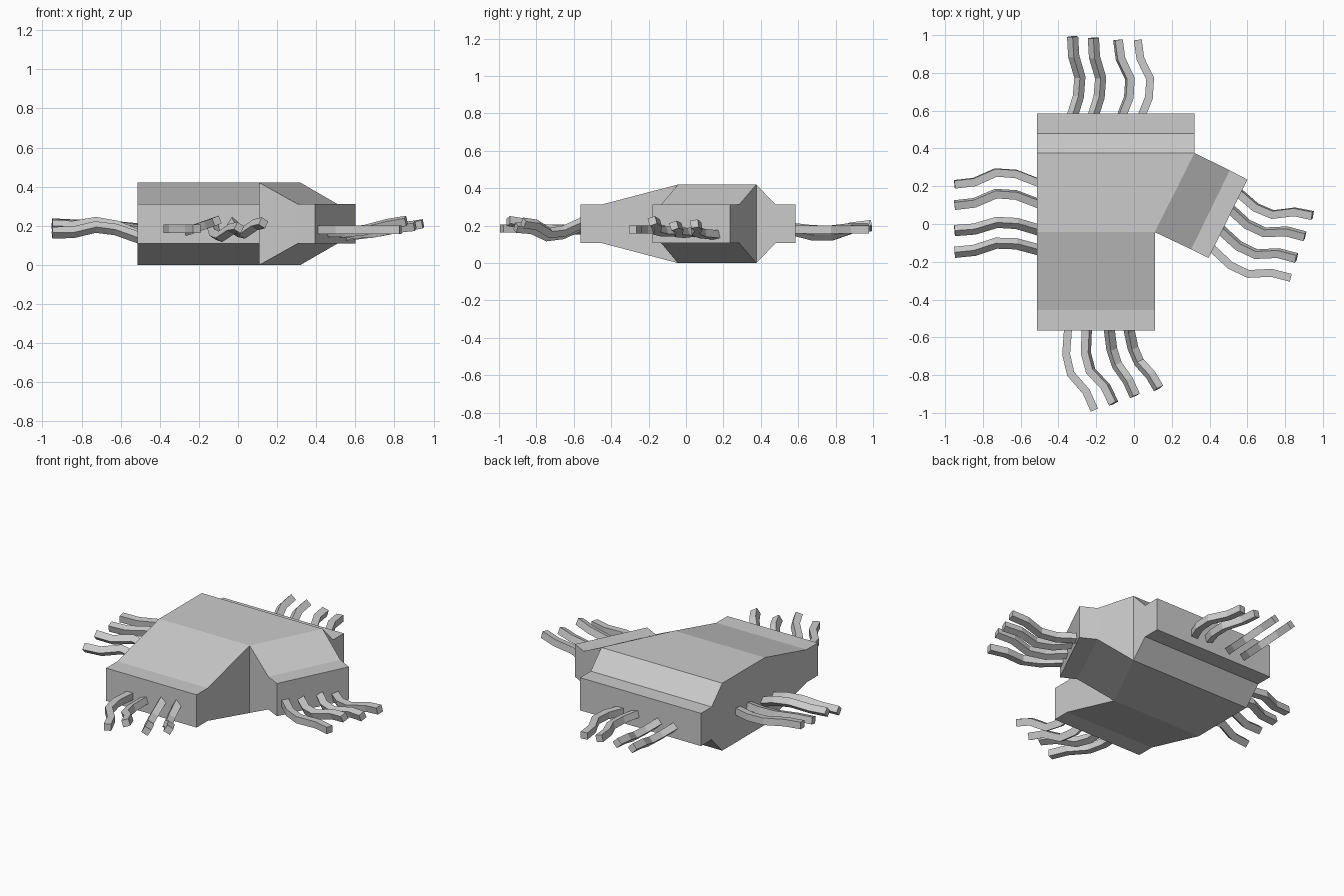
import bpy, bmesh
from math import cos, sin, radians
from mathutils import Vector

if "Cube" in bpy.data.objects:
    bpy.data.objects.remove(bpy.data.objects["Cube"])


def make_object(name, bm):
    bmesh.ops.recalc_face_normals(bm, faces=bm.faces)
    me = bpy.data.meshes.new(name)
    bm.to_mesh(me)
    bm.free()
    ob = bpy.data.objects.new(name, me)
    bpy.context.collection.objects.link(ob)
    return ob


# Branching sleeve: rings of (left xy, right xy, low z, high z), open at both ends
def ring(bm, left, right, lo, hi):
    return [bm.verts.new((*p, z)) for p, z in
            ((left, lo), (right, lo), (right, hi), (left, hi))]


def loft(bm, rings, skip=()):
    for a, b in zip(rings, rings[1:]):
        for i in range(4):
            if (rings.index(a), i) not in skip:
                bm.faces.new((a[i], a[(i + 1) % 4], b[(i + 1) % 4], b[i]))


L, LO, HI = -0.513, 0.108, 0.312
bm = bmesh.new()
trunk = [ring(bm, (L, y), (x, y), lo, hi) for y, x, lo, hi in (
    (-0.565, 0.11, LO, HI), (-0.455, 0.11, LO, HI), (-0.043, 0.11, 0, 0.42),
    (0.376, 0.32, 0, 0.42), (0.48, 0.32, LO, HI), (0.585, 0.32, LO, HI))]
loft(bm, trunk, skip={(2, 1)})      # leave the slanted side open for the branch
near, far = trunk[2], trunk[3]
branch = [[near[1], far[1], far[2], near[2]],
          ring(bm, (0.303, -0.134), (0.507, 0.284), LO, HI),
          ring(bm, (0.395, -0.18), (0.60, 0.235), LO, HI)]
loft(bm, branch)
for cap in (trunk[0], trunk[-1], branch[-1]):
    bm.faces.new(cap)
make_object("sleeve_body", bm)


# Square wire: a fixed wavy profile along the chord, rolled about that chord
WAVE = ((-0.12, -0.035), (0, 0), (0.26, 0.048), (0.5, 0.058), (0.76, 0.01), (1, 0))
HALF = 0.021


def wire(name, start, end, roll):
    start, end = Vector(start), Vector(end)
    chord = end - start
    d = chord.normalized()
    side = Vector((d.y, -d.x, 0)).normalized()
    up = side.cross(d)
    if up.z < 0:
        up = -up
    r = radians(roll)
    bump = side * cos(r) + up * sin(r)
    flat = d.cross(bump)
    pts = [start + chord * a + bump * b for a, b in WAVE]
    bm = bmesh.new()
    rings = []
    for i, p in enumerate(pts):
        t = (pts[min(i + 1, len(pts) - 1)] - pts[max(i - 1, 0)]).normalized()
        n = flat.cross(t)
        rings.append([bm.verts.new(p + HALF * (n * u + flat * v))
                      for u, v in ((-1, -1), (1, -1), (1, 1), (-1, 1))])
    loft(bm, rings)
    bm.faces.new(rings[0])
    bm.faces.new(rings[-1])
    make_object(name, bm)


BUNCHES = {
    "left_wire": (
        ((-0.51, 0.22, 0.19), (-0.95, 0.21, 0.215), 5),
        ((-0.51, 0.11, 0.18), (-0.95, 0.10, 0.20), 15),
        ((-0.51, -0.03, 0.15), (-0.95, -0.035, 0.20), 45),
        ((-0.51, -0.135, 0.14), (-0.95, -0.15, 0.165), 45)),
    "front_wire": (
        ((-0.35, -0.565, 0.185), (-0.21, -0.985, 0.185), 0),
        ((-0.25, -0.565, 0.18), (-0.108, -0.95, 0.225), -20),
        ((-0.13, -0.565, 0.20), (0.005, -0.91, 0.19), -60),
        ((-0.025, -0.565, 0.21), (0.13, -0.87, 0.215), -60)),
    "back_wire": (
        ((-0.33, 0.56, 0.18), (-0.325, 0.992, 0.20), -45),
        ((-0.22, 0.56, 0.18), (-0.215, 0.985, 0.20), -45),
        ((-0.07, 0.56, 0.19), (-0.085, 0.975, 0.19), -15),
        ((0.035, 0.56, 0.18), (0.02, 0.975, 0.18), 0)),
    "branch_wire": (
        ((0.555, 0.165, 0.15), (0.945, 0.045, 0.21), -10),
        ((0.51, 0.08, 0.17), (0.905, -0.065, 0.20), -20),
        ((0.465, -0.035, 0.17), (0.86, -0.18, 0.225), -20),
        ((0.42, -0.135, 0.18), (0.83, -0.285, 0.18), 0)),
}
for name, wires in BUNCHES.items():
    for i, spec in enumerate(wires, 1):
        wire(f"{name}_{i}", *spec)
